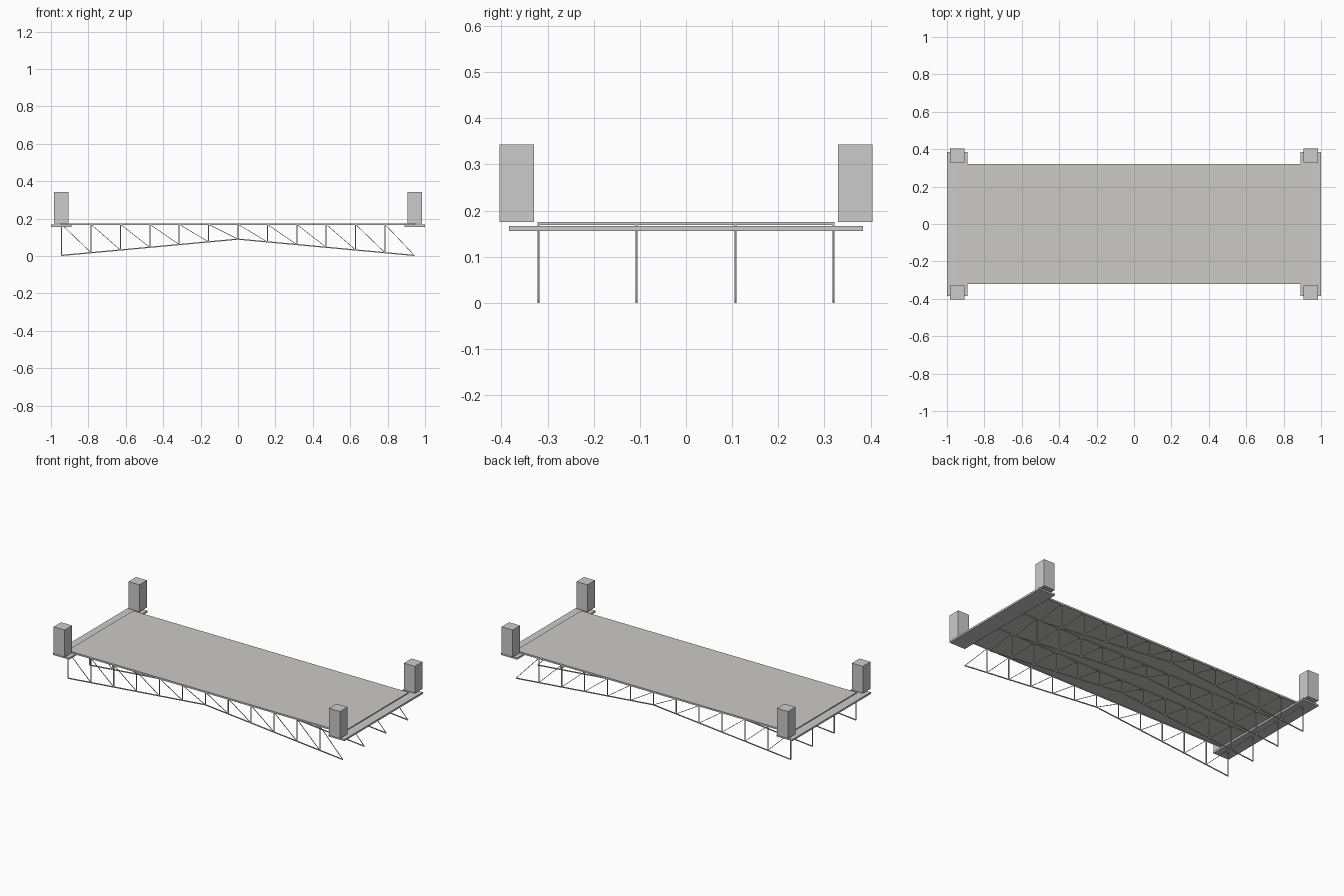
import bpy, bmesh
from mathutils import Matrix, Vector

if "Cube" in bpy.data.objects:
    bpy.data.objects.remove(bpy.data.objects["Cube"])

HALF = 0.943          # truss half length
PANELS = 12
TOP = 0.169           # top chord axis


def new_object(name, bm, color=None):
    mesh = bpy.data.meshes.new(name)
    bm.to_mesh(mesh)
    bm.free()
    ob = bpy.data.objects.new(name, mesh)
    bpy.context.collection.objects.link(ob)
    if color:
        mat = bpy.data.materials.new(name + "_paint")
        mat.diffuse_color = color
        mat.use_nodes = True
        mat.node_tree.nodes["Principled BSDF"].inputs["Base Color"].default_value = mat.diffuse_color
        mesh.materials.append(mat)
    return ob


def add_box(bm, lo, hi):
    lo, hi = Vector(lo), Vector(hi)
    m = Matrix.Translation((lo + hi) / 2) @ Matrix.Diagonal((*(hi - lo), 1))
    bmesh.ops.create_cube(bm, size=1, matrix=m)


def box(name, lo, hi, color=None):
    bm = bmesh.new()
    add_box(bm, lo, hi)
    return new_object(name, bm, color)


def add_bar(bm, a, b, depth, width):
    """Rectangular bar between two points lying in an xz plane."""
    a, b = Vector(a), Vector(b)
    along = (b - a).normalized()
    side = Vector((0, 1, 0))
    rot = Matrix((along.cross(side), side, along)).transposed()
    rot = rot @ Matrix.Diagonal((depth, width, (b - a).length))
    m = Matrix.Translation((a + b) / 2) @ rot.to_4x4()
    # keep the winding outward
    if m.determinant() < 0:
        m = m @ Matrix.Diagonal((-1, 1, 1, 1))
    bmesh.ops.create_cube(bm, size=1, matrix=m)


def bottom_z(x):
    return 0.09 - 0.087 * abs(x) / HALF


# Deck slab
box("deck", (-0.946, -0.322, 0.169), (0.946, 0.322, 0.175), (0.6, 0.59, 0.56, 1))

# Trusses under the deck: chords, verticals and one-way diagonals
xs = [-HALF + 2 * HALF * i / PANELS for i in range(PANELS + 1)]
for n, y in enumerate((-0.32, -0.107, 0.107, 0.32)):
    bm = bmesh.new()
    add_bar(bm, (-HALF, y, TOP - 0.002), (HALF, y, TOP - 0.002), 0.005, 0.004)
    for end in (-HALF, HALF):
        add_bar(bm, (0, y, bottom_z(0)), (end, y, bottom_z(end)), 0.006, 0.004)
    for x0, x1 in zip(xs, xs[1:]):
        add_bar(bm, (x0, y, bottom_z(x0)), (x0, y, TOP), 0.005, 0.004)
        add_bar(bm, (x0, y, TOP), (x1, y, bottom_z(x1)), 0.003, 0.003)
    new_object(f"truss_{n + 1}", bm)

# Bearing slabs and corner pillars at both ends
for sx, end in ((-1, "left"), (1, "right")):
    x0, x1 = sorted((sx * 0.89, sx * 1.0))
    box(f"bearing_slab_{end}", (x0, -0.384, 0.156), (x1, 0.384, 0.167))
    for sy, side in ((-1, "front"), (1, "back")):
        px0, px1 = sorted((sx * 0.907, sx * 0.983))
        py0, py1 = sorted((sy * 0.33, sy * 0.404))
        box(f"pillar_{side}_{end}", (px0, py0, 0.175), (px1, py1, 0.343))
